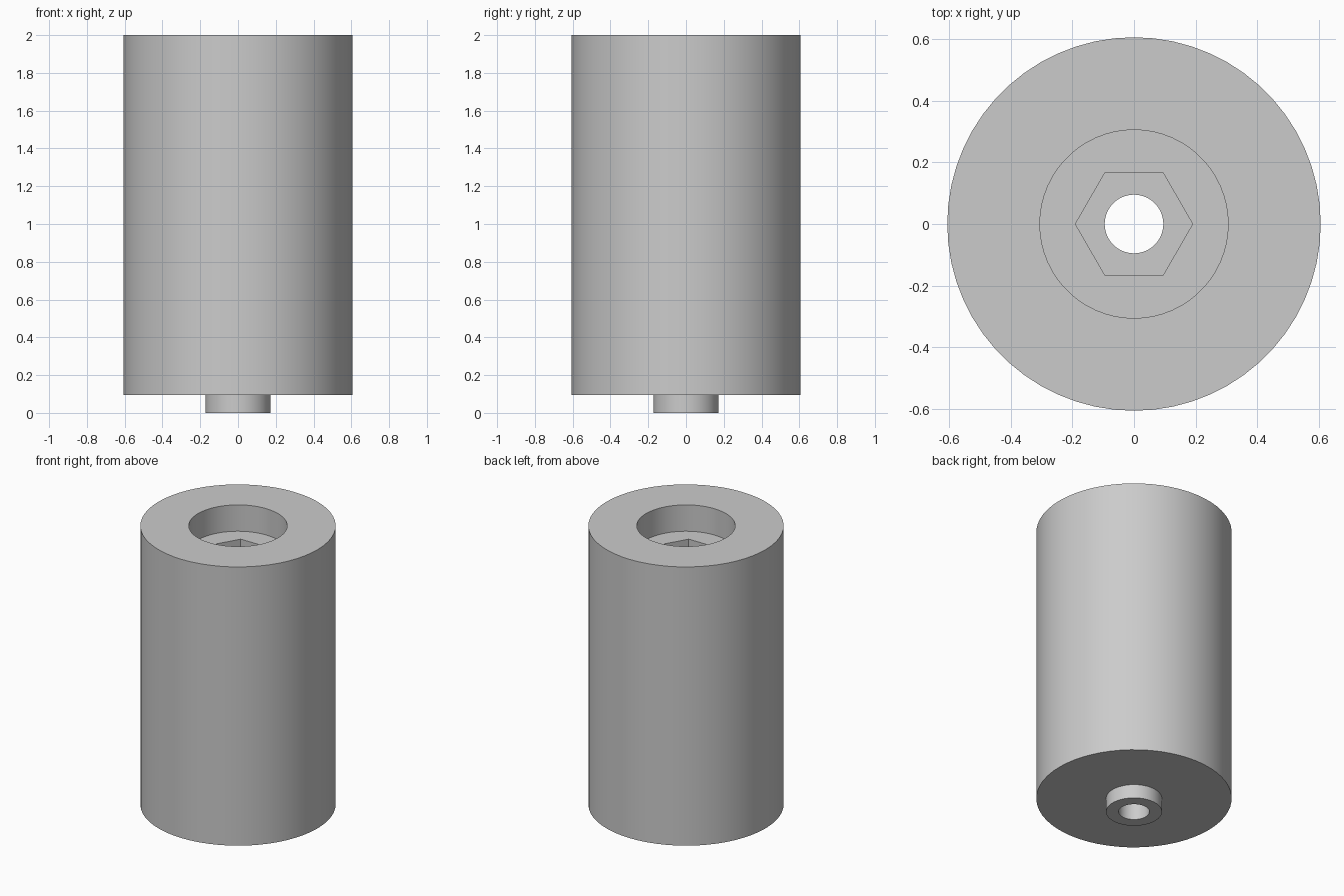
import bpy
import bmesh
from math import cos, sin, pi, radians

SEGMENTS = 60  # divisible by six, so hexagon corners fall on vertices

if "Cube" in bpy.data.objects:
    bpy.data.objects.remove(bpy.data.objects["Cube"], do_unlink=True)

# Single grey material
grey = bpy.data.materials.new("plain grey")
grey.use_nodes = True
colour = (0.6, 0.6, 0.6, 1)
grey.diffuse_color = colour
grey.node_tree.nodes["Principled BSDF"].inputs["Base Color"].default_value = colour


def ring(bm, radius, z, hexagonal=False):
    """One closed outline, round or hexagonal, with a fixed vertex count."""
    verts = []
    for i in range(SEGMENTS):
        a = 2 * pi * i / SEGMENTS
        r = radius
        if hexagonal:
            r *= cos(pi / 6) / cos(a % (pi / 3) - pi / 6)
        verts.append(bm.verts.new((r * cos(a), r * sin(a), z)))
    return verts


# Outline from the foot boss, up the wall, and down through the stepped bore
BODY, BOSS, RECESS, HEX, BORE = 0.605, 0.173, 0.305, 0.19, 0.095
SHOULDER, TOP, RECESS_FLOOR, HEX_FLOOR = 0.095, 2.0, 1.82, 1.66
outline = [
    (BORE, 0), (BOSS, 0), (BOSS, SHOULDER),
    (BODY, SHOULDER), (BODY, TOP),
    (RECESS, TOP), (RECESS, RECESS_FLOOR),
    (HEX, RECESS_FLOOR, True), (HEX, HEX_FLOOR, True),
    (BORE, HEX_FLOOR),
]

bm = bmesh.new()
rings = [ring(bm, *step) for step in outline]
for lower, upper in zip(rings, rings[1:] + rings[:1]):
    for i in range(SEGMENTS):
        j = (i + 1) % SEGMENTS
        bm.faces.new((lower[i], lower[j], upper[j], upper[i]))
bmesh.ops.recalc_face_normals(bm, faces=bm.faces)

mesh = bpy.data.meshes.new("cylindrical_spacer")
bm.to_mesh(mesh)
bm.free()
mesh.materials.append(grey)
spacer = bpy.data.objects.new("cylindrical_spacer", mesh)
bpy.context.collection.objects.link(spacer)

# Smooth round walls, crisp rims and hexagon corners
bpy.ops.object.select_all(action="DESELECT")
spacer.select_set(True)
bpy.context.view_layer.objects.active = spacer
bpy.ops.object.shade_smooth_by_angle(angle=radians(30))
